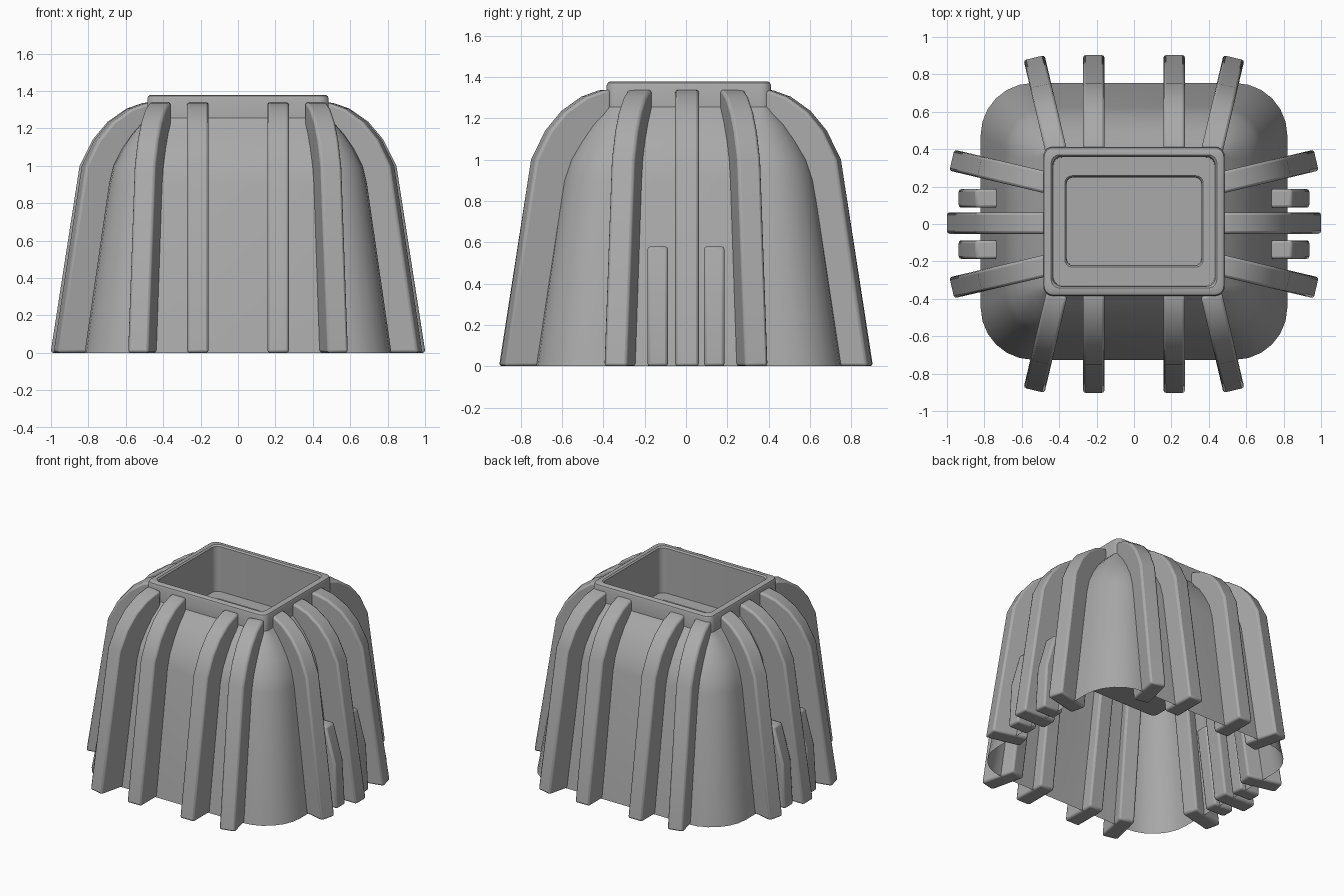
import bpy, bmesh
from math import sin, cos, pi, radians
from mathutils import Vector

old = bpy.data.objects.get("Cube")
if old:
    bpy.data.objects.remove(old, do_unlink=True)

grey = bpy.data.materials.new("plain grey")
grey.use_nodes = True
grey.diffuse_color = (0.4, 0.4, 0.4, 1)
grey.node_tree.nodes["Principled BSDF"].inputs["Base Color"].default_value = (0.4, 0.4, 0.4, 1)

CENTRE_Y = 0.014
CORNER_STEPS = 6


def finish(name, bm, angle=35, bevel=0):
    mesh = bpy.data.meshes.new(name)
    bm.to_mesh(mesh)
    bm.free()
    obj = bpy.data.objects.new(name, mesh)
    bpy.context.collection.objects.link(obj)
    mesh.materials.append(grey)
    if bevel:
        mod = obj.modifiers.new("soft edges", "BEVEL")
        mod.width = bevel
        mod.segments = 2
        mod.limit_method = "ANGLE"
        mod.angle_limit = radians(40)
    bpy.ops.object.select_all(action="DESELECT")
    obj.select_set(True)
    bpy.context.view_layer.objects.active = obj
    bpy.ops.object.shade_smooth_by_angle(angle=radians(angle))
    return obj


def rounded_ring(bm, hx, hy, r, z):
    ring = []
    for q, (sx, sy) in enumerate([(1, 1), (-1, 1), (-1, -1), (1, -1)]):
        for i in range(CORNER_STEPS + 1):
            a = (q + i / CORNER_STEPS) * pi / 2
            ring.append(bm.verts.new((sx * (hx - r) + r * cos(a),
                                      sy * (hy - r) + r * sin(a) + CENTRE_Y, z)))
    return ring


def loft(name, sections, cap=False):
    bm = bmesh.new()
    rings = [rounded_ring(bm, *s) for s in sections]
    n = len(rings[0])
    for low, high in zip(rings, rings[1:]):
        for i in range(n):
            j = (i + 1) % n
            bm.faces.new((low[i], low[j], high[j], high[i]))
    if cap:
        bm.faces.new(rings[-1])
    return finish(name, bm)


def rib(name, start, angle, profile, width=0.115):
    """Extrude a (distance, height) profile sideways, pointing outward along angle."""
    out = Vector((cos(angle), sin(angle), 0))
    side = Vector((-sin(angle), cos(angle), 0)) * width / 2
    bm = bmesh.new()
    pts = [Vector((*start, 0)) + out * d + Vector((0, 0, z)) for d, z in profile]
    a = [bm.verts.new(p - side) for p in pts]
    b = [bm.verts.new(p + side) for p in pts]
    bm.faces.new(a)
    bm.faces.new(b[::-1])
    for i in range(len(pts)):
        j = (i + 1) % len(pts)
        bm.faces.new((a[j], a[i], b[i], b[j]))
    bmesh.ops.recalc_face_normals(bm, faces=bm.faces)
    return finish(name, bm, bevel=0.014)


# Open-bottomed domed shell: half width, half depth, corner radius, height
loft("body_shell", [
    (0.82, 0.74, 0.28, 0), (0.69, 0.61, 0.23, 0.9), (0.665, 0.58, 0.22, 1.0),
    (0.62, 0.53, 0.19, 1.09), (0.565, 0.475, 0.14, 1.17),
    (0.52, 0.425, 0.09, 1.22), (0.485, 0.398, 0.05, 1.255)])

# Collar, upright inner wall, ledge and the deep well below it
loft("collar_and_well", [
    (0.485, 0.398, 0.05, 1.24), (0.485, 0.398, 0.05, 1.36), (0.48, 0.393, 0.048, 1.372),
    (0.47, 0.383, 0.045, 1.378), (0.443, 0.356, 0.045, 1.378), (0.434, 0.347, 0.045, 1.368),
    (0.43, 0.343, 0.045, 1.04), (0.37, 0.244, 0.04, 1.04),
    (0.362, 0.236, 0.035, 1.03), (0.36, 0.234, 0.035, 0.575)],
    cap=True)

# Curved ribs around all four sides, reaching a little inside the shell
outer = [(-0.01, 1.34), (0.03, 1.335), (0.115, 1.305), (0.215, 1.235),
         (0.295, 1.14), (0.365, 1.0), (0.52, 0)]
inner = [(0.26, 0), (0.14, 0.9), (0.09, 1.04), (0.04, 1.12), (-0.01, 1.17)]
long_profile = outer + inner
tilt = radians(13.3)

for s, side in ((-1, "front"), (1, "back")):
    for m, hand in ((1, "left"), (-1, "right")):
        rib(f"{side}_rib_{hand}", (m * 0.215, s * 0.385), s * pi / 2, long_profile)
        rib(f"{side}_corner_rib_{hand}", (m * 0.415, s * 0.385),
            s * (pi / 2 - m * tilt), long_profile)

# Side ribs, with short flat-topped buttresses beside each middle rib
short_profile = [(0.938, 0), (0.918, 0.33), (0.845, 0.58), (0.7, 0.58), (0.78, 0)]
for m, hand in ((1, "left"), (-1, "right")):
    base = 0 if m > 0 else pi
    rib(f"{hand}_middle_rib", (m * 0.482, 0.005), base, long_profile)
    for s, end in ((-1, "front"), (1, "back")):
        rib(f"{hand}_{end}_rib", (m * 0.47, s * 0.222), base + m * s * tilt, long_profile)
        rib(f"{hand}_{end}_short_buttress", (0, s * 0.137), base, short_profile, 0.1)
